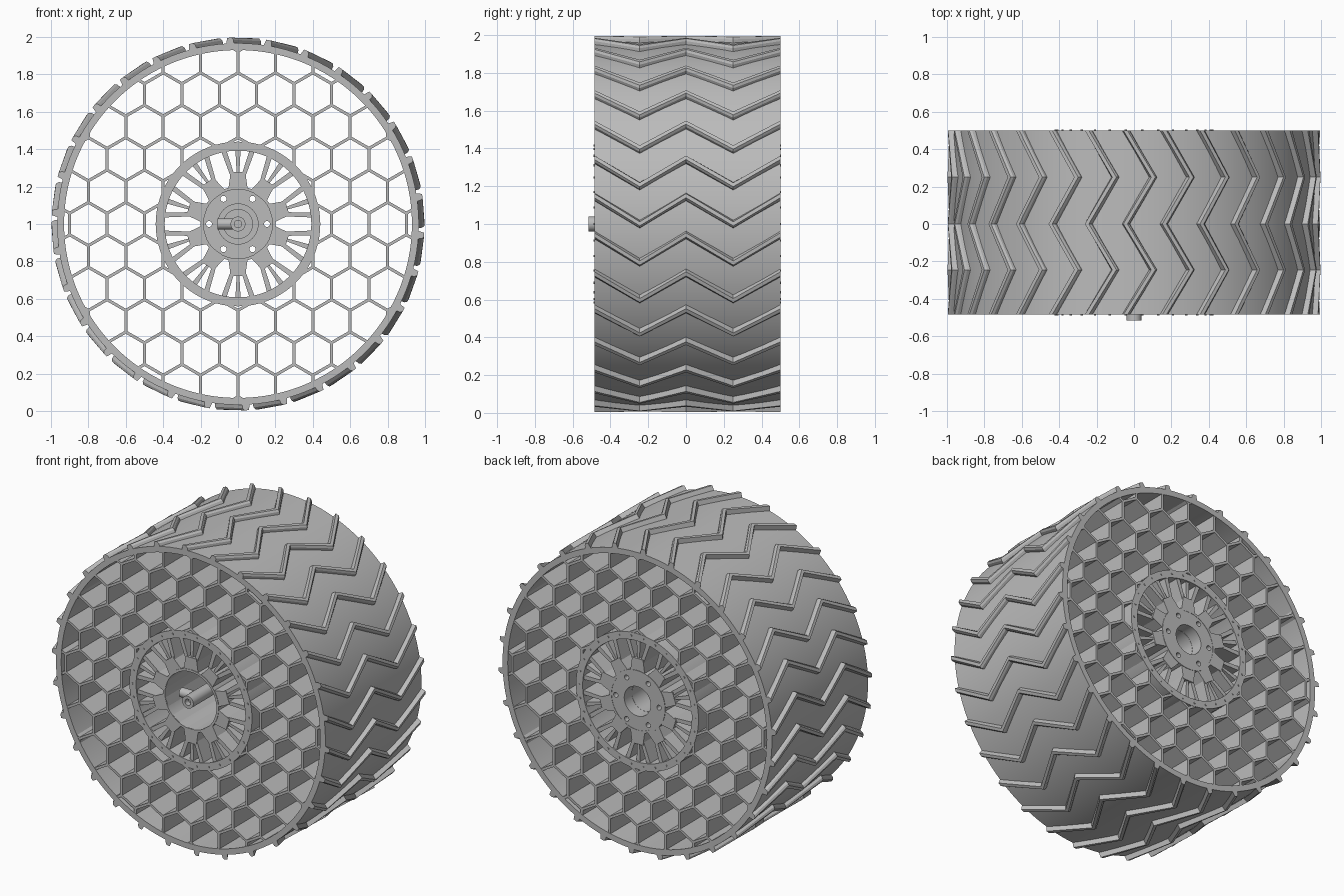
import bpy, bmesh, math
from math import sin, cos, pi, radians

cube = bpy.data.objects.get("Cube")
if cube:
    bpy.data.objects.remove(cube, do_unlink=True)

grey = bpy.data.materials.new("plain grey")
grey.use_nodes = True
grey.diffuse_color = (0.5, 0.5, 0.5, 1)
grey.node_tree.nodes["Principled BSDF"].inputs["Base Color"].default_value = (0.5, 0.5, 0.5, 1)

FRONT, BACK, CZ = -0.485, 0.5, 1.0


def finish(name, bm, smooth=False):
    bmesh.ops.recalc_face_normals(bm, faces=bm.faces)
    mesh = bpy.data.meshes.new(name)
    bm.to_mesh(mesh)
    bm.free()
    mesh.materials.append(grey)
    ob = bpy.data.objects.new(name, mesh)
    ob.location.z = CZ
    bpy.context.collection.objects.link(ob)
    if smooth:
        bpy.ops.object.select_all(action='DESELECT')
        ob.select_set(True)
        bpy.context.view_layer.objects.active = ob
        bpy.ops.object.shade_smooth_by_angle(angle=radians(30))
    return ob


def loft(bm, loops, closed=False):
    """Skin a list of equal point loops, capping the ends unless closed."""
    rows = [[bm.verts.new(p) for p in loop] for loop in loops]
    pairs = list(zip(rows, rows[1:])) + ([(rows[-1], rows[0])] if closed else [])
    for a, b in pairs:
        for i in range(len(a)):
            j = (i + 1) % len(a)
            bm.faces.new((a[i], a[j], b[j], b[i]))
    if not closed:
        bm.faces.new(rows[0])
        bm.faces.new(rows[-1])


def prism(bm, points, y0=FRONT, y1=BACK):
    loft(bm, [[(x, y, z) for x, z in points] for y in (y0, y1)])


def polar(r, a):
    return (r * cos(a), r * sin(a))


def circle(r, n, cx=0, cz=0):
    return [(cx + r * cos(2 * pi * i / n), cz + r * sin(2 * pi * i / n)) for i in range(n)]


def tube(name, inner, outer, y0=FRONT, y1=BACK, n=64):
    bm = bmesh.new()
    section = [(inner, y0), (outer, y0), (outer, y1), (inner, y1)]
    loft(bm, [[(r * cos(t), y, r * sin(t)) for r, y in section]
              for t in (2 * pi * i / n for i in range(n))], closed=True)
    return finish(name, bm, True)


def cylinder(name, r, y0, y1, n=32):
    bm = bmesh.new()
    prism(bm, circle(r, n), y0, y1)
    return finish(name, bm, True)


# Outer band and hub rings
tube("outer_band", 0.93, 0.967, n=120)
tube("hub_ring", 0.392, 0.44, n=96)
tube("hub_barrel", 0.185, 0.2)

# Honeycomb webbing between hub ring and outer band
PITCH, HALF_WALL = 0.2, 0.008
R_IN, R_OUT = 0.43, 0.94
SIDE = PITCH / math.sqrt(3)


def clip(p, q):
    """Trim a wall to the annulus, or return None when it lies outside."""
    def inside(v):
        return R_IN <= math.hypot(*v) <= R_OUT
    steps = 60
    pts = [(p[0] + (q[0] - p[0]) * i / steps, p[1] + (q[1] - p[1]) * i / steps)
           for i in range(steps + 1)]
    pts = [v for v in pts if inside(v)]
    return (pts[0], pts[-1]) if len(pts) > 1 else None


bm = bmesh.new()
for row in range(-7, 8):
    for col in range(-7, 8):
        cx, cz = (col + 0.5 * (row % 2)) * PITCH, row * SIDE * 1.5
        corners = [(cx + SIDE * cos(radians(a)), cz + SIDE * sin(radians(a)))
                   for a in (-30, 30, 90, 150)]
        for p, q in zip(corners, corners[1:]):
            wall = clip(p, q)
            if wall:
                (ax, az), (bx, bz) = wall
                d = math.hypot(bx - ax, bz - az)
                ux, uz = (bx - ax) / d * HALF_WALL, (bz - az) / d * HALF_WALL
                e = 0.5
                ax, az, bx, bz = ax - ux * e, az - uz * e, bx + ux * e, bz + uz * e
                prism(bm, [(ax - uz, az + ux), (bx - uz, bz + ux),
                           (bx + uz, bz - ux), (ax + uz, az - ux)],
                      FRONT + 0.002, BACK - 0.002)
finish("honeycomb_webbing", bm)

# Forked hub spokes: tapered root, two legs and a centre rib
SPOKES = 10
root = [(0.19, -16), (0.19, 16), (0.28, 8), (0.28, -8)]
leg = [(0.26, 4), (0.26, 9), (0.4, 13), (0.4, 9)]
rib = [(0.26, -1.5), (0.26, 1.5), (0.4, 2), (0.4, -2)]
bm = bmesh.new()
for k in range(SPOKES):
    mid = pi / 2 + k * 2 * pi / SPOKES
    mirrored = [(r, -a) for r, a in leg]
    for i, shape in enumerate((root, leg, mirrored, rib)):
        inset = 0.003 * (i + 1)
        prism(bm, [polar(r, mid + radians(a)) for r, a in shape], FRONT + inset, BACK - inset)
finish("hub_spokes", bm)

# Small bolt heads on both faces of the hub ring
bm = bmesh.new()
for k in range(30):
    x, z = polar(0.418, 2 * pi * k / 30)
    prism(bm, circle(0.006, 8, x, z), FRONT - 0.004, BACK + 0.004)
finish("ring_bolts", bm)

# Mounting plate at the back with six through holes
plate = tube("mounting_plate", 0.095, 0.19, 0.4, BACK - 0.002)
bm = bmesh.new()
for k in range(6):
    x, z = polar(0.155, k * pi / 3)
    prism(bm, circle(0.016, 16, x, z), 0.3, 0.6)
cutter = finish("bolt_hole_cutter", bm)
cutter.hide_render = True
cut = plate.modifiers.new("bolt_holes", 'BOOLEAN')
cut.operation = 'DIFFERENCE'
cut.object = cutter
bpy.context.view_layer.objects.active = plate
bpy.ops.object.modifier_apply(modifier=cut.name)
bpy.data.objects.remove(cutter, do_unlink=True)

# Centre cup, hollow axle and side valve
tube("centre_cup", 0.094, 0.11, 0.2, 0.42, 48)
cylinder("cup_floor", 0.1, 0.2, 0.23)
cylinder("cup_boss", 0.08, 0.17, 0.21)
tube("axle", 0.02, 0.04, -0.515, 0.2, 32)
cylinder("axle_core", 0.021, -0.48, 0.2, 16)
valve = cylinder("side_valve", 0.03, 0.03, 0.11, 20)
valve.rotation_euler = (0, 0, pi / 2)
valve.location.y = -0.42
valve.rotation_mode = 'XYZ'
valve.rotation_euler.y = radians(-28)

# Zigzag tread bars wrapped around the band
BARS, SWING = 30, 0.15
bm = bmesh.new()
stations = [(FRONT, 0), (-0.245, -SWING), (0, 0), (0.25, -SWING), (BACK, 0)]
section = [(0.955, -0.024), (0.985, -0.02), (0.997, -0.01), (0.997, 0.012), (0.955, 0.024)]
for k in range(BARS):
    start = 0.15 + k * 2 * pi / BARS
    loops = []
    for y, swing in stations:
        loop = []
        for r, w in section:
            x, z = polar(r, start + swing + w)
            loop.append((x, y, z))
        loops.append(loop)
    loft(bm, loops)
finish("tread_bars", bm)
